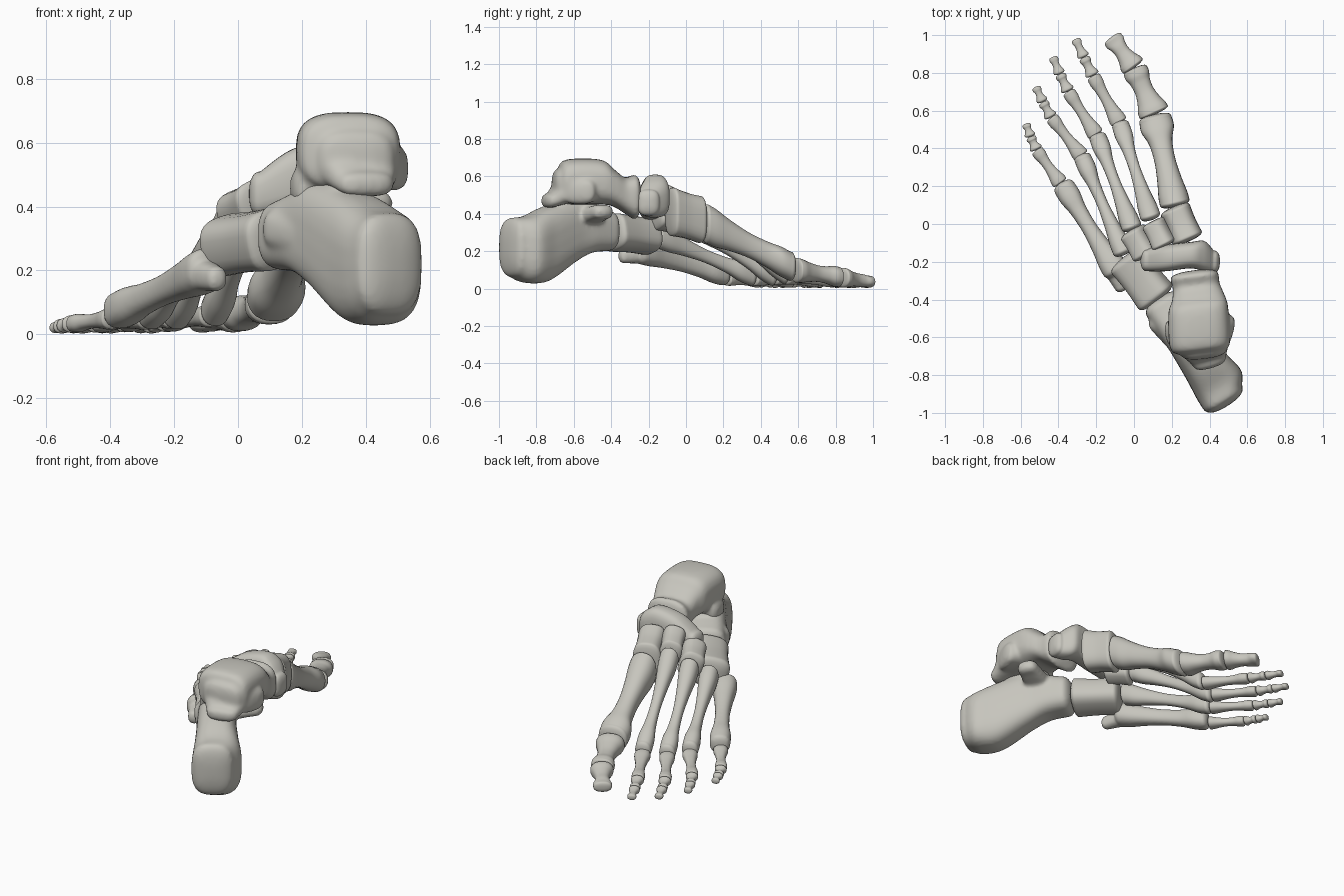
import bpy
import bmesh
from math import cos, sin, pi, copysign
from mathutils import Vector

if "Cube" in bpy.data.objects:
    bpy.data.objects.remove(bpy.data.objects["Cube"])

bone = bpy.data.materials.new("warm_grey_bone")
bone.use_nodes = True
bone.diffuse_color = (.57, .56, .51, 1)
bone.node_tree.nodes["Principled BSDF"].inputs["Base Color"].default_value = bone.diffuse_color
SIDES, STEPS, CAP_STEPS = 28, 6, 6
UP = Vector((0, 0, 1))


def spline(before, start, end, after, t):
    """Smooth curve from start to end with slopes taken from the neighbours."""
    slope_in, slope_out = (end - before) / 2, (after - start) / 2
    ease = t * t * (3 - 2 * t)
    pull = t * (1 - t)
    return start + (end - start) * ease + pull * (slope_in * (1 - t) - slope_out * t)


def loft(bm, sections, square, cap, roll):
    """Sweep rounded rings through (x, y, z, half width, half height) sections."""
    heading = Vector(sections[-1][:3]) - Vector(sections[0][:3])
    heading.z = 0
    heading.normalize()
    flat_side = heading.cross(UP)
    side = flat_side * cos(roll) + UP * sin(roll)
    up = UP * cos(roll) - flat_side * sin(roll)

    # Smooth stations between the given sections
    padded = [sections[0], *sections, sections[-1]]
    stations = []
    for window in zip(padded, padded[1:], padded[2:], padded[3:]):
        for step in range(STEPS):
            stations.append([spline(*values, step / STEPS) for values in zip(*window)])
    stations.append(sections[-1])

    # Domed ends
    def dome(station, sign):
        rings = []
        for step in range(1, CAP_STEPS + 1):
            reach = sin(step / CAP_STEPS * pi / 2) * .995
            scale = (1 - reach ** 2.4) ** (1 / 2.4)
            centre = Vector(station[:3]) + heading * sign * cap * reach
            rings.append([*centre, station[3] * scale, station[4] * scale])
        return rings
    stations = dome(stations[0], -1)[::-1] + stations + dome(stations[-1], 1)

    rings = []
    for x, y, z, width, height in stations:
        ring = []
        for k in range(SIDES):
            angle = 2 * pi * k / SIDES
            c, s = cos(angle), sin(angle)
            across = copysign(abs(c) ** (2 / square), c) * width
            rise = copysign(abs(s) ** (2 / square), s) * height
            ring.append(bm.verts.new(Vector((x, y, z)) + side * across + up * rise))
        rings.append(ring)
    for near, far in zip(rings, rings[1:]):
        for k in range(SIDES):
            j = (k + 1) % SIDES
            bm.faces.new((near[k], near[j], far[j], far[k]))
    bm.faces.new(rings[0][::-1])
    bm.faces.new(rings[-1])


def build(name, *lofts, square=2.9, cap=.035, roll=0, fuse=0):
    """Make one bone; several lofts are fused into a single skin."""
    bm = bmesh.new()
    for sections in lofts:
        loft(bm, sections, square, cap, roll)
    bmesh.ops.recalc_face_normals(bm, faces=bm.faces)
    for face in bm.faces:
        face.smooth = True
    mesh = bpy.data.meshes.new(name)
    bm.to_mesh(mesh)
    bm.free()
    mesh.materials.append(bone)
    obj = bpy.data.objects.new(name, mesh)
    bpy.context.collection.objects.link(obj)
    if fuse:
        remesh = obj.modifiers.new("Fuse", "REMESH")
        remesh.mode = "VOXEL"
        remesh.voxel_size = fuse
        remesh.use_smooth_shade = True
        relax = obj.modifiers.new("Relax", "SMOOTH")
        relax.factor = .5
        relax.iterations = 9


def block(start, end, size):
    """Short straight bone, slightly pinched in the middle."""
    a, b = Vector(start), Vector(end)
    width, height = size
    return [(*a, width, height),
            (*a.lerp(b, .5), width * .94, height * .94),
            (*b, width * .97, height * .97)]


def long_bone(start, end, base, head, waist):
    """Flared base, slim waist and knuckle head along a straight line."""
    a, b = Vector(start), Vector(end)
    profile = ((0, 1, 0), (.1, .9, 0), (.27, .4, 0), (.5, 0, 0),
               (.72, 0, .2), (.88, 0, .95), (1, 0, .9))
    rows = []
    for t, to_base, to_head in profile:
        size = [m + (u - m) * to_base + (v - m) * to_head
                for u, v, m in zip(base, head, waist)]
        rows.append((*a.lerp(b, t), *size))
    return rows


# Heel bone with its inner shelf, rear facet and outer bump
build("heel_bone",
      [(.47, -.92, .22, .12, .16), (.45, -.85, .21, .14, .18), (.38, -.75, .24, .125, .2),
       (.28, -.61, .31, .11, .17), (.22, -.52, .32, .11, .13), (.16, -.43, .31, .11, .11)],
      [(.27, -.53, .38, .08, .05), (.43, -.45, .41, .06, .04)],
      [(.34, -.68, .42, .07, .06), (.26, -.53, .43, .09, .06)],
      [(.2, -.62, .31, .04, .05), (.13, -.53, .33, .05, .06)],
      cap=.05, fuse=.011)

# Ankle bone: domed body, neck, ball head, side and rear processes
build("ankle_bone",
      [(.37, -.68, .55, .12, .09), (.35, -.64, .57, .16, .12), (.34, -.46, .57, .16, .12),
       (.34, -.39, .54, .14, .1), (.33, -.33, .5, .125, .095), (.32, -.28, .49, .13, .12)],
      [(.32, -.56, .52, .09, .07), (.2, -.58, .46, .07, .06)],
      [(.42, -.55, .54, .1, .08), (.49, -.57, .52, .09, .07)],
      [(.38, -.66, .53, .13, .08), (.4, -.73, .47, .09, .04)],
      fuse=.011)

# Midfoot bones
build("boat_bone",
      [(.07, -.19, .44, .06, .07), (.17, -.18, .48, .07, .1), (.3, -.165, .5, .07, .11),
       (.37, -.17, .48, .08, .1), (.42, -.2, .46, .06, .07)])
build("inner_wedge", block((.28, -.07, .41), (.22, .07, .37), (.085, .13)), cap=.025)
build("middle_wedge", block((.16, -.1, .47), (.11, 0, .43), (.065, .085)), cap=.02, roll=.3)
build("outer_wedge", block((.06, -.15, .4), (0, -.05, .37), (.07, .085)), cap=.025, roll=.4)
build("cube_bone", block((.11, -.38, .3), (-.03, -.2, .28), (.108, .097)), roll=.25)

# Instep bones
build("first_metatarsal",
      long_bone((.215, .115, .345), (.113, .555, .12), (.08, .106), (.09, .08), (.056, .068)),
      square=2.3, cap=.026)
instep = {
    "second": ((.085, .045, .42), (-.07, .52, .08)),
    "third": ((-.015, -.01, .36), (-.19, .455, .07)),
    "fourth": ((-.06, -.14, .28), (-.27, .345, .07)),
}
for name, (start, end) in instep.items():
    rows = long_bone(start, end, (.054, .068), (.048, .056), (.03, .037))
    build(name + "_metatarsal", rows, square=2.3, cap=.026)

# Outer instep bone with its backward spur
build("fifth_metatarsal",
      long_bone((-.1, -.24, .2), (-.37, .195, .075), (.07, .07), (.06, .06), (.042, .048)),
      [(-.07, -.33, .175, .035, .04), (-.12, -.22, .19, .055, .055)],
      square=2.4, cap=.03, fuse=.008)

# Toes: knuckle, tip, thickness, outward bend, then the joints along each toe
small_joints, big_joints = (0, .56, .78, 1), (0, .6, 1)
toes = {
    "big_toe": ((.11, .58, .1), (-.12, .99, .035), .082, .03, big_joints),
    "second_toe": ((-.077, .535, .06), (-.31, .98, .02), .046, -.01, small_joints),
    "third_toe": ((-.2, .47, .055), (-.43, .885, .02), .044, -.02, small_joints),
    "fourth_toe": ((-.277, .358, .05), (-.52, .727, .02), .043, -.025, small_joints),
    "little_toe": ((-.388, .214, .05), (-.572, .532, .02), .042, -.025, small_joints),
}
for name, (knuckle, tip, size, bend, joints) in toes.items():
    points = [Vector(knuckle).lerp(Vector(tip), t) + Vector((bend * sin(pi * t), 0, 0))
              for t in joints]
    for i, (a, b) in enumerate(zip(points, points[1:])):
        radius = size * (1, .8, .68)[i]
        gap = .12 * size + .006
        inset = (b - a).normalized() * gap
        base = (radius, min(radius * .8, a.z * .95))
        waist = (radius * .62, radius * .54)
        head = (radius * .82, min(radius * .68, b.z * .9))
        part = "tip" if i == len(joints) - 2 else ("near", "middle")[i]
        build(f"{name}_{part}", long_bone(a + inset, b - inset, base, head, waist),
              square=2.3, cap=gap)
